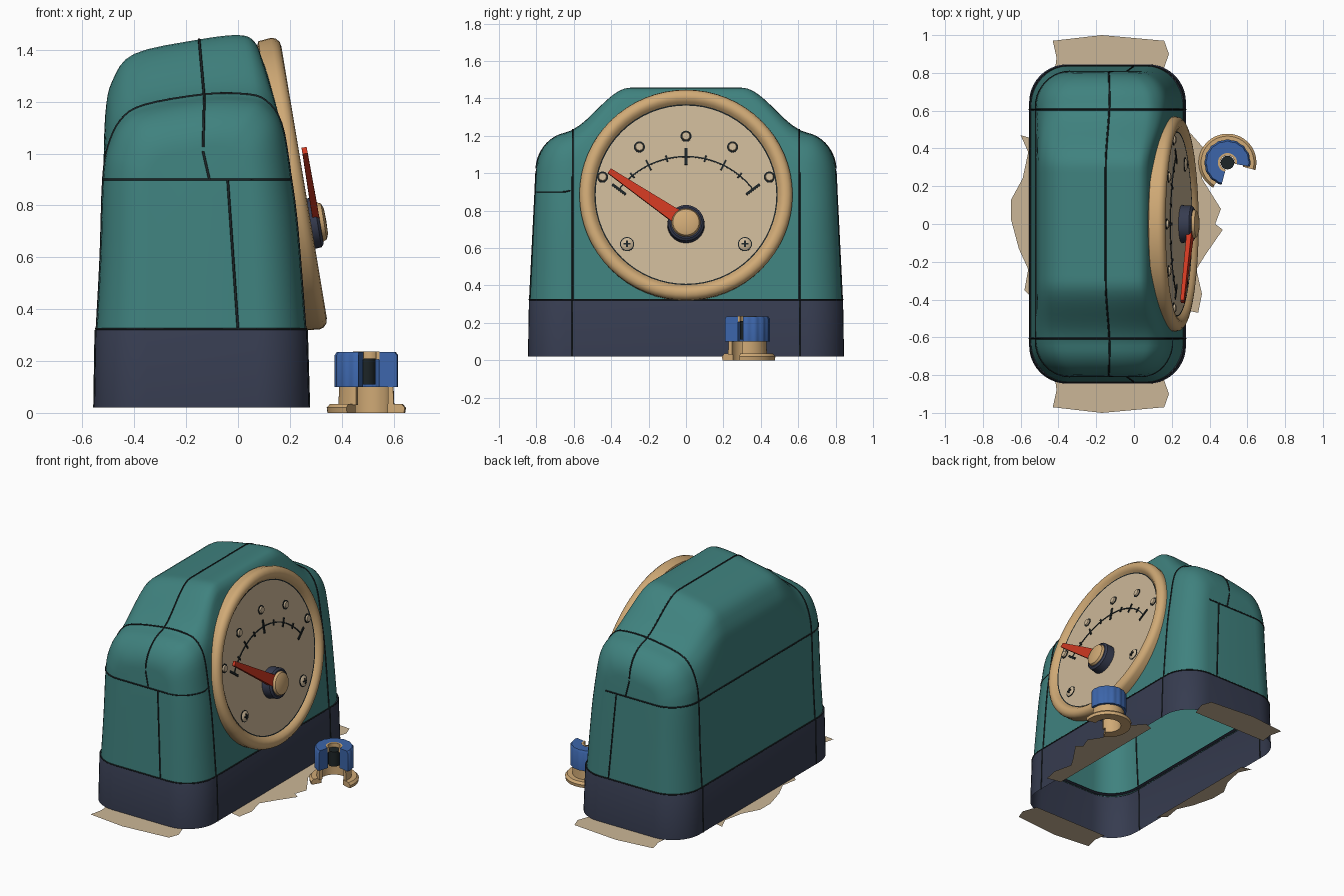
import bpy, bmesh
from math import sin, cos, pi, radians
from mathutils import Matrix, Vector

old = bpy.data.objects.get("Cube")
if old:
    bpy.data.objects.remove(old)


def material(name, r, g, b):
    m = bpy.data.materials.new(name)
    m.use_nodes = True
    m.diffuse_color = (r, g, b, 1)
    m.node_tree.nodes["Principled BSDF"].inputs["Base Color"].default_value = (r, g, b, 1)
    return m


TEAL = material("teal", .05, .222, .21)
NAVY = material("navy", .037, .045, .08)
TAN = material("warm tan", .63, .4, .18)
CREAM = material("cream", .6, .47, .31)
BLUE = material("blue", .045, .13, .4)
RED = material("red", .62, .04, .015)
DARK = material("dark seam", .012, .018, .02)


def finish(name, bm, mat, matrix=Matrix(), angle=35):
    bmesh.ops.remove_doubles(bm, verts=bm.verts, dist=1e-5)
    bmesh.ops.recalc_face_normals(bm, faces=bm.faces)
    mesh = bpy.data.meshes.new(name)
    bm.to_mesh(mesh)
    bm.free()
    mesh.materials.append(mat)
    mesh.shade_smooth()
    mesh.set_sharp_from_angle(angle=radians(angle))
    ob = bpy.data.objects.new(name, mesh)
    ob.matrix_world = matrix
    bpy.context.collection.objects.link(ob)
    return ob


def loft(name, rows, mat, wrap=False, caps=False, matrix=Matrix()):
    """Skin a list of equally long point rows."""
    bm = bmesh.new()
    vs = [[bm.verts.new(p) for p in row] for row in rows]
    n = len(rows[0])
    for a, b in zip(vs, vs[1:]):
        for i in range(n if wrap else n - 1):
            j = (i + 1) % n
            bm.faces.new((a[i], a[j], b[j], b[i]))
    if caps:
        bm.faces.new(vs[0])
        bm.faces.new(vs[-1])
    return finish(name, bm, mat, matrix)


def lathe(name, profile, mat, matrix=Matrix(), start=0, end=360, steps=64, flute=0):
    """Turn a (radius, height) profile; a partial turn is a closed, capped sector."""
    rows = []
    for k in range(steps + 1):
        a = radians(start + (end - start) * k / steps)
        f = 1 + flute * cos(16 * a)
        rows.append([(r * f * cos(a), r * f * sin(a), h) for r, h in profile])
    part = end - start < 360
    return loft(name, rows, mat, part, part, matrix)


def bar(name, mat, matrix, centre, size, turn=0):
    bm = bmesh.new()
    m = Matrix.Translation(centre) @ Matrix.Rotation(turn, 4, 'Z') @ Matrix.Diagonal((*size, 1))
    bmesh.ops.create_cube(bm, size=1, matrix=m)
    return finish(name, bm, mat, matrix)


def seam(name, points, width=.005):
    c = bpy.data.curves.new(name, 'CURVE')
    c.dimensions = '3D'
    c.bevel_depth = width
    c.bevel_resolution = 1
    s = c.splines.new('POLY')
    s.points.add(len(points) - 1)
    for p, q in zip(s.points, points):
        p.co = (*q, 1)
    c.materials.append(DARK)
    bpy.context.collection.objects.link(bpy.data.objects.new(name, c))


# Housing: side profiles (x, z) of the shoulder and of the central hump
SUB = 4


def smooth_path(pts):
    pts = [Vector(p) for p in pts]
    out = []
    for i in range(len(pts) - 1):
        p0, p1, p2, p3 = pts[max(i - 1, 0)], pts[i], pts[i + 1], pts[min(i + 2, len(pts) - 1)]
        for k in range(SUB):
            t = k / SUB
            out.append(.5 * (2 * p1 + (p2 - p0) * t + (2 * p0 - 5 * p1 + 4 * p2 - p3) * t * t
                             + (3 * p1 - p0 - 3 * p2 + p3) * t ** 3))
    return out + [pts[-1]]


shoulder = smooth_path([(-.545, .32), (-.53, .6), (-.52, .9), (-.5, 1.02), (-.45, 1.12), (-.36, 1.175),
                        (-.13, 1.215), (.03, 1.215), (.11, 1.19), (.172, 1.1), (.205, .9), (.23, .7), (.26, .32)])
hump = smooth_path([(-.545, .32), (-.53, .6), (-.52, .9), (-.512, 1.15), (-.485, 1.28), (-.4, 1.385),
                    (-.15, 1.44), (0, 1.457), (.06, 1.435), (.095, 1.36), (.165, 1.14), (.22, .78), (.26, .32)])


def clamp(v):
    return min(1, max(0, v))


def section(y, inset=0):
    side, d = (1 if y > 0 else -1), abs(y)
    b = clamp((.66 - d) / .36)
    b = b * b * (3 - 2 * b)
    row = []
    for p, q in zip(shoulder, hump):
        x, z = p.lerp(q, b)
        x = -.14 + (x + .14) * (1 - inset / .4)
        z -= inset * clamp((z - .9) / .3)
        row.append(Vector((x, side * (d - .05 * (z - .32) * clamp((d - .6) / .24)), z)))
    return row


half = [(k * .03, 0) for k in range(1, 21)]
for k in range(11):
    a = k / 10 * pi / 2
    half.append((.62 + .215 * sin(a), .19 * (1 - cos(a))))
stations = [(-y, i) for y, i in reversed(half)] + [(0, 0)] + half
rows = [section(y, i) for y, i in stations]
loft("housing", rows, TEAL, caps=True)


# Base skirt: open rounded tube with a narrow top ledge
def rounded(x0, x1, hy, z, r=.2):
    pts = []
    for cx, cy, q in ((x1 - r, hy - r, 0), (x0 + r, hy - r, 1), (x0 + r, r - hy, 2), (x1 - r, r - hy, 3)):
        for k in range(11):
            a = (q + k / 10) * pi / 2
            pts.append((cx + r * cos(a), cy + r * sin(a), z))
    return pts


loft("base_skirt", [rounded(-.555, .275, .845, .02), rounded(-.55, .266, .84, .315),
                    rounded(-.546, .262, .836, .325), rounded(-.52, .235, .81, .325)], NAVY, wrap=True)
ring = rounded(-.548, .264, .838, .324)
seam("base_joint", ring + ring[:1], .004)

# Panel seams
for s, label in ((-1, "right"), (1, "left")):
    seam(label + "_cross_seam", section(s * .607))
    for x0, x1, end in ((.275, .266, "front"), (-.555, -.55, "rear")):
        seam(label + "_base_seam_" + end, [(x0, s * .607, .02), (x1, s * .607, .32)], .004)

    def on_end(x, z):
        return (x, s * (.835 - .05 * (z - .32)), z)
    seam(label + "_end_upper_seam", [on_end(-.135, 1.01), on_end(-.11, .9)])
    seam(label + "_end_lower_seam", [on_end(-.04, .9), on_end(0, .32)])
    seam(label + "_end_level_seam", [on_end(-.34, .9), on_end(.04, .9)])
seam("ridge_seam", [r[6 * SUB] for r in rows])
seam("rear_level_seam", [r[2 * SUB] for r in rows])
seam("corner_level_seam", [r[10 * SUB] for r in rows[:11]], .004)

# Tilted dial: local x runs along the housing, local z points out of the face
tilt = radians(9.5)
DIAL = Matrix(((0, -sin(tilt), cos(tilt), .255), (1, 0, 0, 0), (0, cos(tilt), sin(tilt), .89), (0, 0, 0, 1)))


def at(x, y, z=0):
    return DIAL @ Matrix.Translation((x, y, z))


lathe("dial_bezel", [(.485, -.035), (.5, -.015), (.515, -.003), (.53, 0), (.55, -.004), (.565, -.018),
                     (.57, -.035), (.565, -.085), (.54, -.095), (.4, -.095)], TAN, DIAL)
lathe("dial_face", [(0, -.03), (.495, -.03)], CREAM, DIAL)
lathe("dial_face_edge", [(.483, -.029), (.49, -.027)], DARK, DIAL)
SCALE = at(0, -.243)
lathe("scale_arc", [(.446, -.03), (.446, -.026), (.453, -.026), (.453, -.03)], DARK, SCALE, 37, 143, 40)
for i in range(-4, 5):
    a = pi / 2 + radians(13.2 * i)
    major = i % 4 == 0
    length = .09 if major else .06 if i % 2 == 0 else .035
    bar("scale_tick", DARK, SCALE, (.45 * cos(a), .45 * sin(a), -.028), (length, .014 if major else .01, .007), a)
    if i % 2 == 0:
        mark = SCALE @ Matrix.Translation((.56 * cos(a), .56 * sin(a), 0))
        lathe("scale_marker_rim", [(0, -.027), (.03, -.027), (.03, -.03)], DARK, mark, steps=16)
        lathe("scale_marker", [(0, -.018), (.02, -.018), (.024, -.03)], CREAM, mark, steps=16)

# Dial screws
for x in (-.315, .315):
    m = at(x, -.268)
    lathe("dial_screw_rim", [(0, -.027), (.038, -.027), (.038, -.03)], DARK, m, steps=24)
    lathe("dial_screw", [(0, -.015), (.02, -.017), (.033, -.026)], CREAM, m, steps=24)
    for turn in (0, pi / 2):
        bar("dial_screw_slot", DARK, m, (0, 0, -.016), (.036, .009, .006), turn)

# Needle and hub
tail, tip = Vector((0, -.162, .022)), Vector((-.41, .12, .022))
across = Vector((0, 0, 1)).cross(tip - tail).normalized()


def slat(p, w, h):
    return [p + across * sx * w + Vector((0, 0, sz * h)) for sx, sz in ((-1, -1), (1, -1), (1, 1), (-1, 1))]


loft("needle", [slat(tail, .04, .014), slat(tip, .015, .01)], RED, True, True, DIAL)
HUB = at(0, -.162)
lathe("hub_collar", [(0, .035), (.085, .035), (.097, .025), (.1, -.03)], NAVY, HUB, steps=40)
lathe("hub_cap", [(0, .06), (.05, .058), (.07, .05), (.077, .035), (.077, .02)], TAN, HUB, steps=40)

# Knob, cut open towards the front
KNOB = Matrix.Translation((.495, .325, 0))
lathe("knob_flange", [(.085, 0), (.15, 0), (.153, .02), (.14, .035), (.085, .035)], TAN, KNOB, -15, 240, 40)
lathe("knob_collar", [(.085, .03), (.108, .03), (.105, .1), (.085, .1)], TAN, KNOB, -12, 248, 40)
lathe("knob_grip", [(.05, .1), (.121, .1), (.121, .222), (.112, .235), (.05, .235)], BLUE, KNOB, -10, 255, 128, .015)
lathe("knob_sleeve", [(.038, .205), (.051, .205), (.051, .237), (.038, .237)], TAN, KNOB, -10, 255, 32)
lathe("knob_shaft", [(0, .11), (.036, .11), (.036, .21), (0, .21)], DARK, KNOB, steps=24)


# Ragged paper-thin ground flaps
def flap(name, pts):
    bm = bmesh.new()
    bm.faces.new([bm.verts.new((x, y, .016)) for x, y in pts])
    return finish(name, bm, CREAM)


for s, label in ((-1, "right"), (1, "left")):
    flap(label + "_ground_flap", [(x, s * y) for x, y in (
        (-.42, .8), (-.41, .88), (-.43, .97), (-.17, 1), (.16, .97), (.185, .9), (.15, .8))])
flap("rear_ground_flap", [(-.53, .45), (-.6, .47), (-.56, .38), (-.59, .24), (-.65, .13), (-.65, .02),
                          (-.61, -.13), (-.56, -.24), (-.58, -.35), (-.53, -.4)])
flap("front_ground_flap", [(.24, .46), (.3, .48), (.37, .4), (.36, .24), (.46, .08), (.43, 0), (.47, -.03),
                           (.38, -.16), (.33, -.24), (.36, -.37), (.34, -.47), (.24, -.45)])
